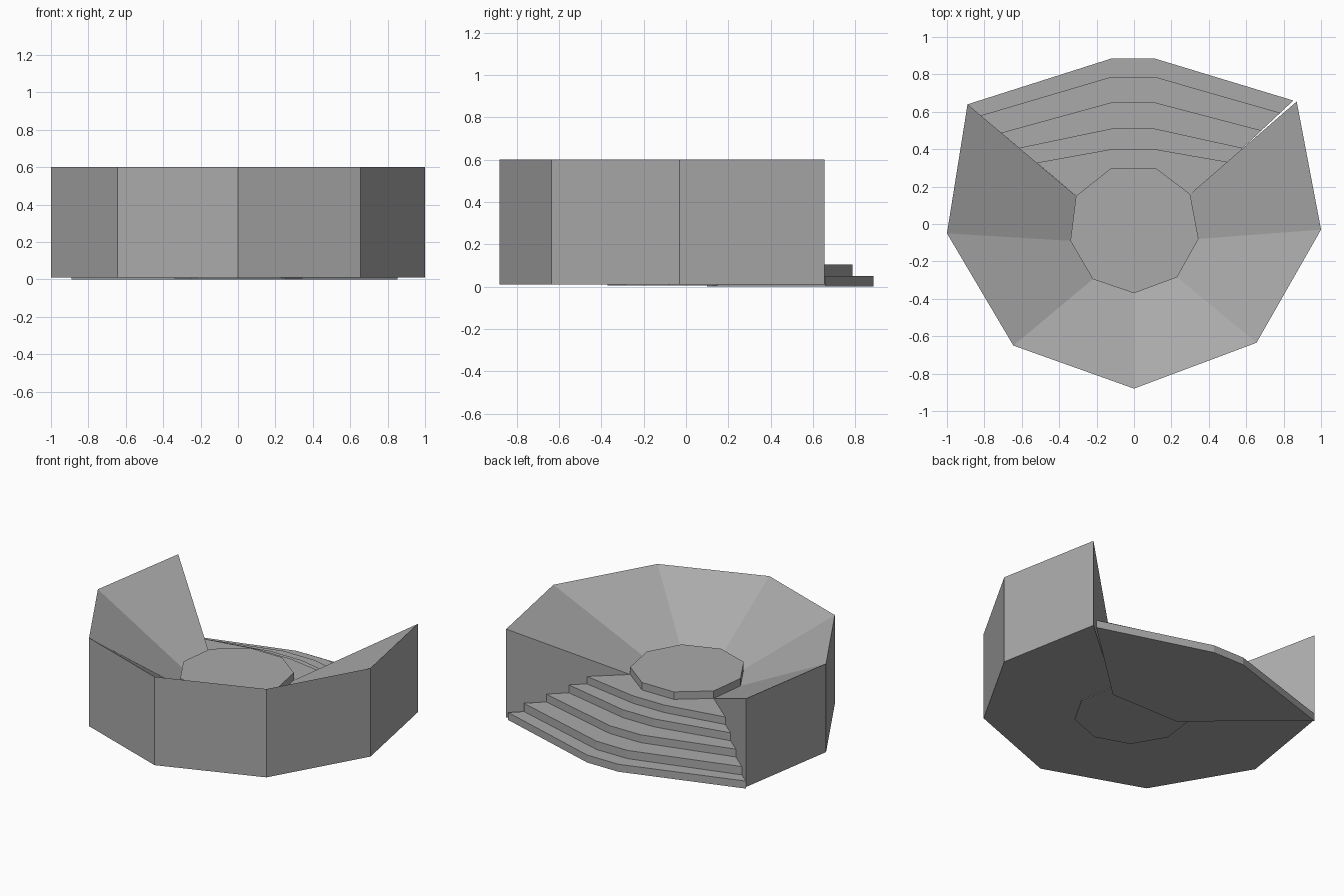
import bpy

cube = bpy.data.objects.get("Cube")
if cube:
    bpy.data.objects.remove(cube, do_unlink=True)

stone = bpy.data.materials.new("grey_stone")
stone.use_nodes = True
GREY = (0.4, 0.4, 0.4, 1)
stone.diffuse_color = GREY
stone.node_tree.nodes["Principled BSDF"].inputs["Base Color"].default_value = GREY


def add_mesh(name, verts, faces):
    mesh = bpy.data.meshes.new(name)
    mesh.from_pydata(verts, [], faces)
    mesh.materials.append(stone)
    obj = bpy.data.objects.new(name, mesh)
    bpy.context.collection.objects.link(obj)
    return obj


def prism(name, outline, bottom, top):
    """Extrude a counter-clockwise outline between two heights."""
    n = len(outline)
    verts = [(x, y, z) for z in (bottom, top) for x, y in outline]
    faces = [list(range(n))[::-1], list(range(n, 2 * n))]
    faces += [(i, (i + 1) % n, n + (i + 1) % n, n + i) for i in range(n)]
    return add_mesh(name, verts, faces)


# Outlines run counter-clockwise from the -x end of the opening to the +x end
outer = [(-.89, .64), (-1, -.05), (-.645, -.65), (0, -.88), (.655, -.635), (1, -.03), (.87, .655)]
inner = [(-.31, .15), (-.34, -.09), (-.22, -.295), (0, -.37), (.23, -.285), (.345, -.08), (.3, .16)]
BASE, RIM, FLOOR, STAGE = .01, .6, .26, .31

# Sloped bowl: sweep a four-point section round the open ring
verts, faces = [], []
for (ox, oy), (ix, iy) in zip(outer, inner):
    verts += [(ox, oy, BASE), (ox, oy, RIM), (ix, iy, FLOOR), (ix, iy, BASE)]
for i in range(len(outer) - 1):
    a, b = 4 * i, 4 * i + 4
    for j in range(4):
        k = (j + 1) % 4
        faces.append((a + j, b + j, b + k, a + k))
last = len(verts) - 4
faces += [(0, 1, 2, 3), (last + 3, last + 2, last + 1, last)]
add_mesh("sloped_bowl", verts, faces)

# Nine-sided stage in the middle
prism("stage", inner + [(.115, .3), (-.12, .3)], .005, STAGE)

# Steps fanning out of the opening: +x end, back edge depth, -x end, top height
steps = [
    ((.852, .66), .885, (-.89, .64), .05),
    ((.782, .594), .787, (-.82, .58), .105),
    ((.682, .5), .65, (-.71, .488), .157),
    ((.582, .406), .51, (-.615, .407), .21),
    ((.5, .332), .40, (-.52, .328), FLOOR),
]
bottom = 0
for i, (right, back, left, top) in enumerate(steps):
    outline = [(-.25, .1), (.25, .1), right, (.11, back), (-.12, back), left]
    prism(f"step_{i + 1}", outline, bottom, top)
    bottom = top
